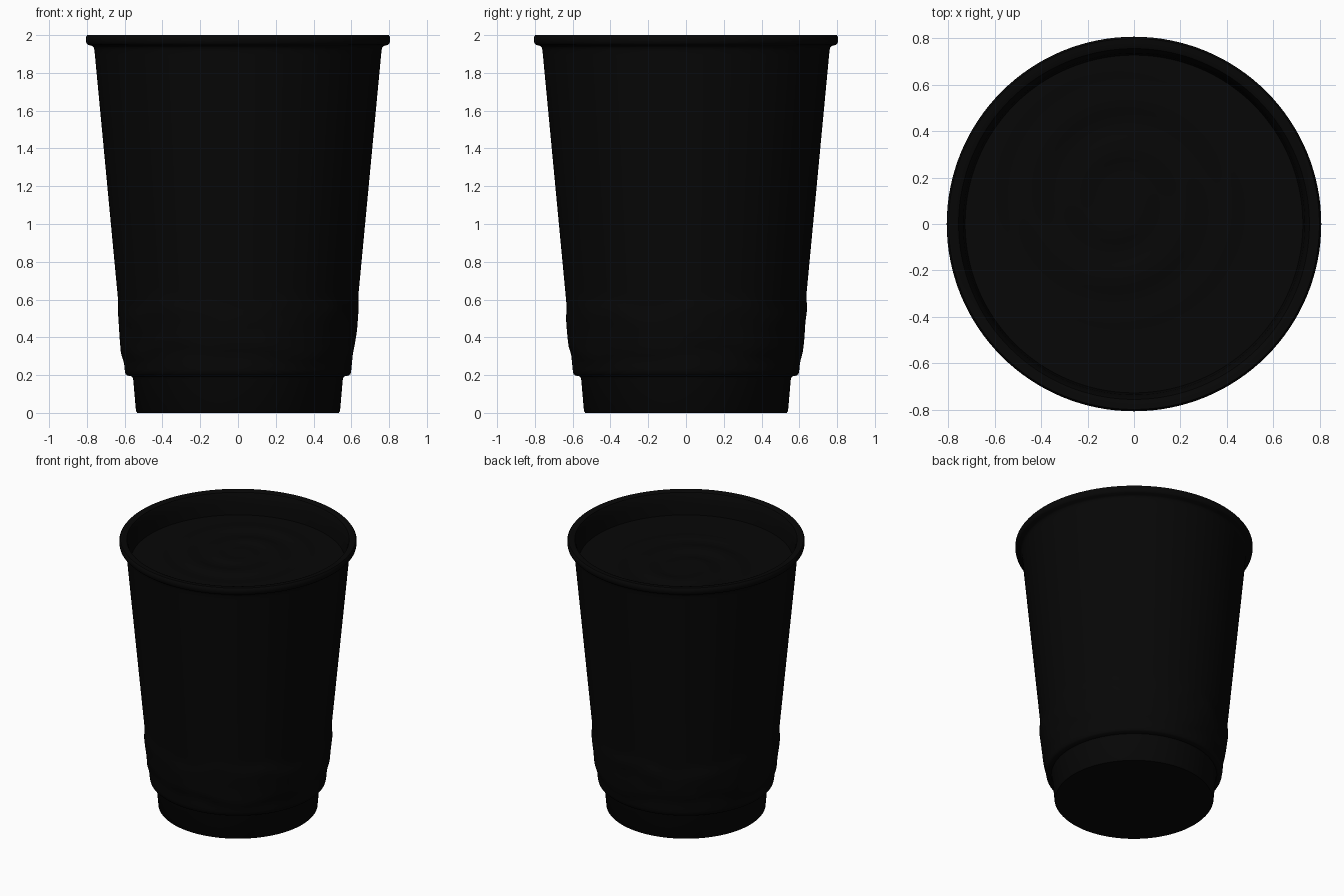
import bpy, bmesh, math
from mathutils import noise, Vector

cube = bpy.data.objects.get("Cube")
if cube:
    bpy.data.objects.remove(cube, do_unlink=True)

SEGMENTS = 128

black = bpy.data.materials.new("soft black")
black.use_nodes = True
COLOUR = (0.002, 0.002, 0.002, 1)
black.diffuse_color = COLOUR
black.node_tree.nodes["Principled BSDF"].inputs["Base Color"].default_value = COLOUR


def lathe(name, profile, shape):
    """Spin (radius, height) points, listed from bottom outside to top inside."""
    bm = bmesh.new()
    rows = []
    for r, z in profile:
        if r == 0:
            rows.append([bm.verts.new((0, 0, shape(0, z, 0)[1]))] * SEGMENTS)
            continue
        row = []
        for i in range(SEGMENTS):
            a = math.tau * i / SEGMENTS
            rr, zz = shape(r, z, a)
            row.append(bm.verts.new((rr * math.cos(a), rr * math.sin(a), zz)))
        rows.append(row)
    for low, high in zip(rows, rows[1:]):
        for i in range(SEGMENTS):
            j = (i + 1) % SEGMENTS
            corners = dict.fromkeys((low[i], low[j], high[j], high[i]))
            bm.faces.new(list(corners))
    mesh = bpy.data.meshes.new(name)
    bm.to_mesh(mesh)
    bm.free()
    mesh.materials.append(black)
    obj = bpy.data.objects.new(name, mesh)
    bpy.context.collection.objects.link(obj)
    bpy.ops.object.select_all(action='DESELECT')
    obj.select_set(True)
    bpy.context.view_layer.objects.active = obj
    bpy.ops.object.shade_smooth_by_angle(angle=math.radians(40))


def step(lo, hi, v):
    t = min(max((v - lo) / (hi - lo), 0), 1)
    return t * t * (3 - 2 * t)


# Raised, irregular relief band around the lower wall
def wall_relief(r, z, a):
    if not 0.23 < z < 0.7:
        return r, z
    bottom = 0.31 + 0.03 * math.sin(3 * a + 1) + 0.015 * math.sin(8 * a)
    top = 0.56 + 0.025 * math.sin(5 * a) + 0.015 * math.sin(11 * a + 2)
    mask = step(bottom - 0.03, bottom + 0.04, z) * (1 - step(top - 0.05, top + 0.05, z))
    grain = noise.noise(Vector((4 * math.cos(a), 4 * math.sin(a), 7 * z)))
    return r + mask * (0.01 + 0.007 * grain), z


# Cup: foot, step, tapered wall, rolled lip and inner wall
foot = [(0, 0), (0.533, 0), (0.54, 0.008), (0.555, 0.18), (0.562, 0.193),
        (0.587, 0.198), (0.596, 0.206)]
wall = [(0.6 + 0.16 * (k / 70), 0.23 + 1.69 * k / 70) for k in range(71)]
lip = [(0.764, 1.935), (0.772, 1.943), (0.793, 1.948), (0.803, 1.958),
       (0.806, 1.975), (0.805, 1.99), (0.798, 2), (0.77, 2),
       (0.755, 1.994), (0.746, 1.975), (0.735, 1.92), (0.725, 1.82)]
lathe("cup", foot + wall + lip, wall_relief)


# Gently swirled surface of the drink
def swirl(r, z, a):
    x, y = r * math.cos(a) + 0.06, r * math.sin(a) - 0.1
    d = math.hypot(x, y)
    wave = math.sin(math.tau * d / 0.22 + math.atan2(y, x))
    fade = step(0.05, 0.2, d) * (1 - step(0.42, 0.56, d))
    return r, z + 0.006 * wave * fade


rings = [(0.73 * (1 - k / 48), 1.838) for k in range(48)] + [(0, 1.838)]
lathe("drink_surface", rings, swirl)
